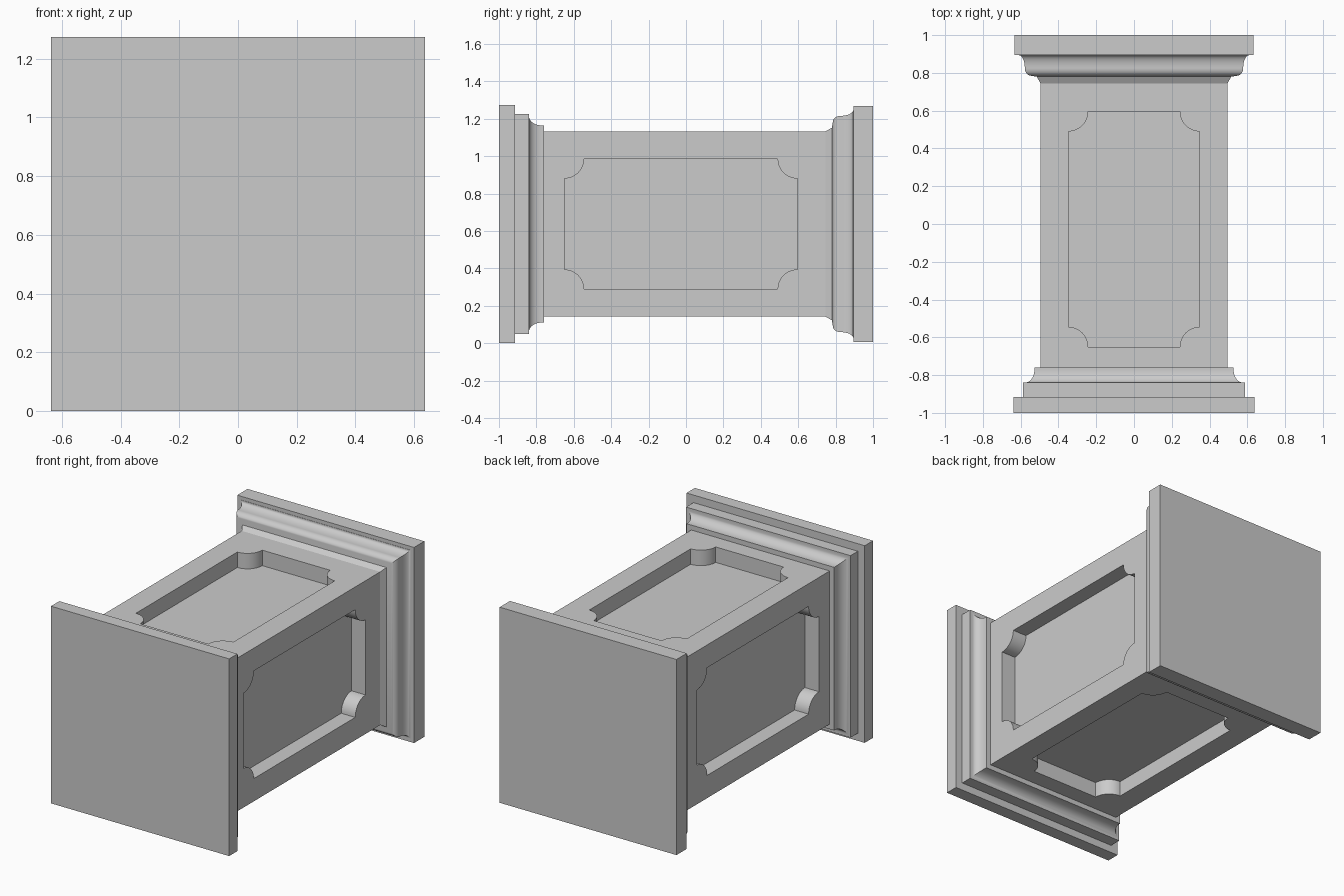
import bpy, bmesh, math
from mathutils import Matrix

if "Cube" in bpy.data.objects:
    bpy.data.objects.remove(bpy.data.objects["Cube"])

CZ = 0.637          # height of the pedestal's long axis (runs along y)
SHAFT = 0.495       # shaft half width
Y0, Y1 = -0.76, 0.745


def make_object(name, bm):
    bmesh.ops.recalc_face_normals(bm, faces=bm.faces)
    me = bpy.data.meshes.new(name)
    bm.to_mesh(me)
    bm.free()
    ob = bpy.data.objects.new(name, me)
    ob.location.z = CZ
    bpy.context.collection.objects.link(ob)
    return ob


def square_sweep(name, profile, cap_start=False, cap_end=False):
    """Sweep a (y, half width) profile round a square."""
    bm = bmesh.new()
    rings = [[bm.verts.new((sx * r, y, sz * r))
              for sx, sz in ((-1, -1), (1, -1), (1, 1), (-1, 1))] for y, r in profile]
    for a, b in zip(rings, rings[1:]):
        for i in range(4):
            j = (i + 1) % 4
            bm.faces.new((a[i], a[j], b[j], b[i]))
    if cap_start:
        bm.faces.new(rings[0])
    if cap_end:
        bm.faces.new(rings[-1])
    return make_object(name, bm)


def arc(cy, cr, ry, rr, a0, a1, n=8):
    """Elliptical arc for a moulding, in (y, half width)."""
    angles = [math.radians(a0 + (a1 - a0) * i / n) for i in range(n + 1)]
    return [(cy + ry * math.cos(a), cr + rr * math.sin(a)) for a in angles]


# Base: plinth, step and cove
base = square_sweep("base", [(-1, 0.637), (-0.915, 0.637), (-0.915, 0.588), (-0.84, 0.588)]
                    + arc(-0.77, 0.577, 0.07, 0.05, 180, 270)
                    + [(Y0, 0.527), (Y0, SHAFT)], cap_start=True)

# Cap: small bevel, rounded ovolo running into a cove, top slab
cap = square_sweep("cap", [(Y1, SHAFT), (0.78, 0.515), (0.785, 0.545)]
                   + arc(0.825, 0.545, 0.04, 0.033, 180, 90)
                   + arc(0.825, 0.608, 0.068, 0.03, 270, 360)
                   + [(0.895, 0.608), (0.895, 0.632), (1, 0.632)], cap_end=True)

# Shaft
shaft = square_sweep("shaft", [(Y0, SHAFT), (Y1, SHAFT)], True, True)

# Panel cutter: four notched-corner panels, one per side
PW, PY0, PY1, PR, DEPTH = 0.348, -0.65, 0.595, 0.105, 0.1
outline = []
for cx, cy, start in ((PW, PY1, 270), (-PW, PY1, 360), (-PW, PY0, 90), (PW, PY0, 180)):
    for i in range(13):
        a = math.radians(start - 90 * i / 12)
        outline.append((cx + PR * math.cos(a), cy + PR * math.sin(a)))
bm = bmesh.new()
for k in range(4):
    rot = Matrix.Rotation(k * math.pi / 2, 3, 'Y')
    lo, hi = [[bm.verts.new(rot @ Matrix.Identity(3) @ bm_co) for bm_co in
               [Matrix.Translation((x, y, z)).translation for x, y in outline]]
              for z in (SHAFT - DEPTH, SHAFT + 0.05)]
    bm.faces.new(lo)
    bm.faces.new(hi)
    n = len(outline)
    for i in range(n):
        j = (i + 1) % n
        bm.faces.new((lo[i], lo[j], hi[j], hi[i]))
cutter = make_object("panel_cutter", bm)
cutter.hide_render = True

mod = shaft.modifiers.new("panels", 'BOOLEAN')
mod.operation, mod.solver, mod.object = 'DIFFERENCE', 'EXACT', cutter
bpy.context.view_layer.objects.active = shaft
bpy.ops.object.modifier_apply(modifier=mod.name)
bpy.data.objects.remove(cutter)

# Open the shaft ends hidden inside base and cap
bm = bmesh.new()
bm.from_mesh(shaft.data)
ends = [f for f in bm.faces if abs(f.normal.y) > 0.99
        and (f.calc_center_median().y < Y0 + 0.01 or f.calc_center_median().y > Y1 - 0.01)]
bmesh.ops.delete(bm, geom=ends, context='FACES_ONLY')
bm.to_mesh(shaft.data)
bm.free()

# Smooth the mouldings and panel corners, keep edges crisp
for ob in (base, shaft, cap):
    ob.select_set(True)
bpy.ops.object.shade_smooth_by_angle(angle=math.radians(25))
